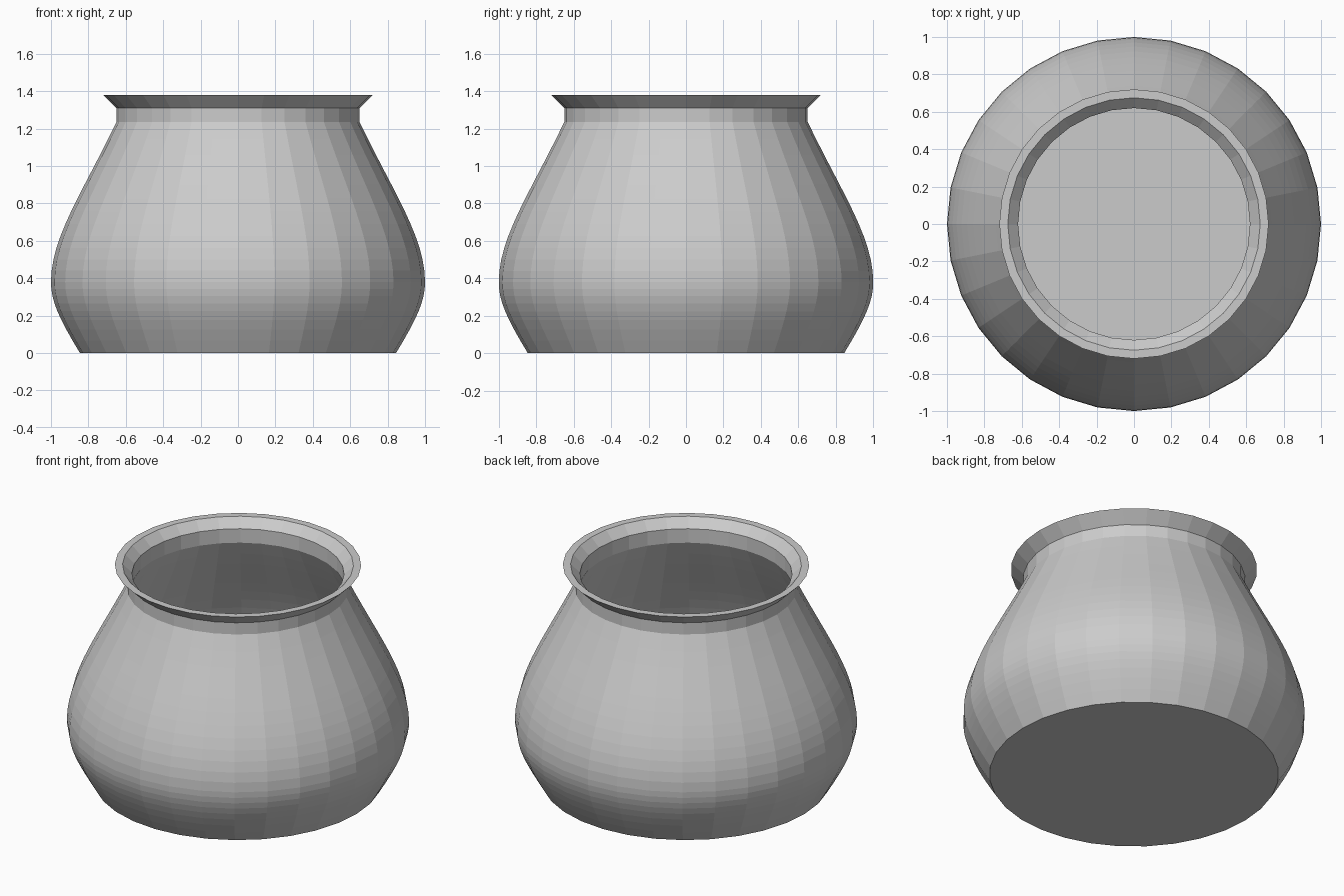
import bpy
import bmesh
from math import cos, sin, tau
from mathutils import Vector
from mathutils.geometry import interpolate_bezier

SIDES = 32
WALL = 0.03

cube = bpy.data.objects.get("Cube")
if cube:
    bpy.data.objects.remove(cube)

# One plain grey for the whole pot
grey = bpy.data.materials.new("plain_grey")
grey.use_nodes = True
grey.diffuse_color = (0.6, 0.6, 0.6, 1)
grey.node_tree.nodes["Principled BSDF"].inputs["Base Color"].default_value = (0.6, 0.6, 0.6, 1)


def curve(a, b, c, d, steps):
    """Sampled curve of (radius, height) points."""
    return [tuple(p)[:2] for p in interpolate_bezier(Vector(a), Vector(b), Vector(c), Vector(d), steps)]


def lathe(name, profile, material):
    """Spin a profile around z and close both ends with flat discs."""
    bm = bmesh.new()
    rings = [[bm.verts.new((r * cos(tau * i / SIDES), r * sin(tau * i / SIDES), z))
              for i in range(SIDES)] for r, z in profile]
    for low, high in zip(rings, rings[1:]):
        for i in range(SIDES):
            j = (i + 1) % SIDES
            bm.faces.new((low[i], low[j], high[j], high[i]))
    bm.faces.new(rings[0][::-1])
    bm.faces.new(rings[-1])
    mesh = bpy.data.meshes.new(name)
    bm.to_mesh(mesh)
    bm.free()
    mesh.materials.append(material)
    obj = bpy.data.objects.new(name, mesh)
    bpy.context.collection.objects.link(obj)
    return obj


# Belly: lower bulge, then the long taper to the neck
belly = curve((0.845, 0, 0), (0.96, 0.19, 0), (1, 0.28, 0), (1, 0.38, 0), 9)
belly += curve((1, 0.38, 0), (1, 0.62, 0), (0.83, 0.86, 0), (0.65, 1.235, 0), 13)[1:]

# Neck and flared lip, outside then inside
lip = [(0.65, 1.31), (0.72, 1.38), (0.675, 1.38), (0.62, 1.325)]

# Hollow inside follows the belly down to a flat floor
inside = [(r - WALL, max(z, WALL)) for r, z in reversed(belly)]

lathe("pot", belly + lip + inside, grey)
